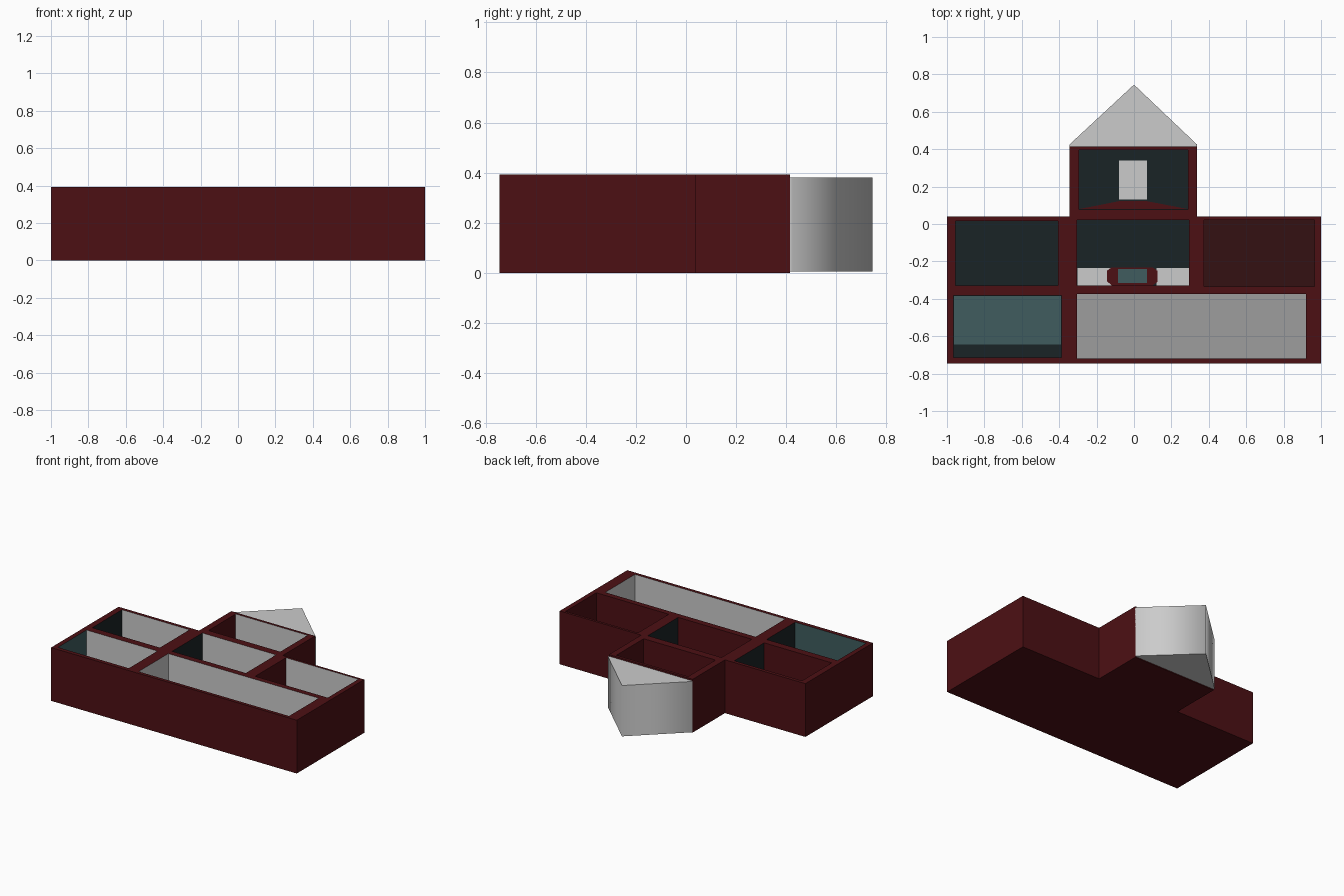
import bpy, bmesh

if "Cube" in bpy.data.objects:
    bpy.data.objects.remove(bpy.data.objects["Cube"])

HEIGHT = 0.392
FLOOR = 0.02


def material(name, rgb):
    m = bpy.data.materials.new(name)
    m.diffuse_color = (*rgb, 1)
    m.use_nodes = True
    m.node_tree.nodes["Principled BSDF"].inputs["Base Color"].default_value = m.diffuse_color
    return m


RED = material("dark_red", (0.073, 0.005, 0.007))
BROWN = material("dark_brown", (0.033, 0.0055, 0.006))
DARK = material("dark_slate", (0.010, 0.017, 0.019))
TEAL = material("teal", (0.05, 0.107, 0.113))
GREY = material("wall_grey", (0.8, 0.8, 0.8))
MID = material("floor_grey", (0.34, 0.34, 0.34))
MATS = [RED, BROWN, DARK, TEAL, GREY, MID]


def extrude_profile(bm, pts, z0, z1):
    """Close a plan outline into a solid; returns bottom, top and side faces."""
    lo = [bm.verts.new((x, y, z0)) for x, y in pts]
    hi = [bm.verts.new((x, y, z1)) for x, y in pts]
    n = len(pts)
    bottom = bm.faces.new(lo[::-1])
    top = bm.faces.new(hi)
    sides = [bm.faces.new((lo[i], lo[(i + 1) % n], hi[(i + 1) % n], hi[i])) for i in range(n)]
    return bottom, top, sides


def finish(bm, name, mats=()):
    me = bpy.data.meshes.new(name)
    bm.to_mesh(me)
    bm.free()
    for m in mats:
        me.materials.append(m)
    ob = bpy.data.objects.new(name, me)
    bpy.context.collection.objects.link(ob)
    return ob


def rect(x0, x1, y0, y1):
    return [(x0, y0), (x1, y0), (x1, y1), (x0, y1)]


def slab(name, pts, z1, mat=None, z0=FLOOR - 0.005):
    bm = bmesh.new()
    extrude_profile(bm, pts, z0, z1)
    return finish(bm, name, [mat] if mat else [])


# House block with stepped footprint
bm = bmesh.new()
extrude_profile(bm, [(-1, -0.745), (1, -0.745), (1, 0.04), (0.337, 0.04), (0.337, 0.415),
                     (-0.345, 0.415), (-0.345, 0.04), (-1, 0.04)], 0, HEIGHT)
house = finish(bm, "house_walls", MATS)

# Rooms: extents, then floor / front / right / back / left wall materials
rooms = [
    ((-0.955, -0.405, -0.33, 0.015), (DARK, RED, DARK, GREY, DARK)),
    ((-0.305, 0.295, -0.33, 0.022), (DARK, RED, DARK, GREY, DARK)),
    ((0.375, 0.965, -0.335, 0.022), (BROWN, RED, RED, GREY, RED)),
    ((-0.965, -0.388, -0.715, -0.383), (DARK, TEAL, DARK, GREY, TEAL)),
    ((-0.305, 0.92, -0.72, -0.375), (MID, GREY, GREY, GREY, GREY)),
    ((-0.295, 0.29, 0.078, 0.395), (DARK, RED, RED, GREY, RED)),
]
bm = bmesh.new()
for extents, mats in rooms:
    bottom, _, sides = extrude_profile(bm, rect(*extents), FLOOR, HEIGHT + 0.2)
    for face, m in zip([bottom] + sides, mats):
        face.material_index = MATS.index(m)
cutter = finish(bm, "room_cutter", MATS)
cutter.hide_render = True

mod = house.modifiers.new("rooms", 'BOOLEAN')
mod.operation = 'DIFFERENCE'
mod.solver = 'EXACT'
mod.material_mode = 'TRANSFER'
mod.object = cutter
bpy.context.view_layer.objects.active = house
bpy.ops.object.modifier_apply(modifier=mod.name)
bpy.data.objects.remove(cutter)

# Floor coverings
z = FLOOR + 0.004
slab("teal_floor", rect(-0.963, -0.39, -0.645, -0.385), z, TEAL)
slab("left_step", rect(-0.303, -0.12, -0.328, -0.235), z)
slab("right_step", rect(0.12, 0.293, -0.328, -0.235), z)
slab("centre_frame", [(-0.145, -0.305), (-0.12, -0.328), (0.1, -0.328), (0.125, -0.31),
                      (0.125, -0.25), (0.1, -0.232), (-0.12, -0.232), (-0.145, -0.25)], z + 0.003, RED)
slab("centre_panel", rect(-0.085, 0.07, -0.315, -0.24), z + 0.006, TEAL)
slab("rear_panel", rect(-0.08, 0.07, 0.13, 0.34), z)
slab("rear_threshold", [(-0.293, 0.08), (0.288, 0.08), (0.07, 0.122), (-0.08, 0.122)], z, RED)

# Pointed rear bay, softly shaded sides with crisp caps
bm = bmesh.new()
bottom, top, sides = extrude_profile(
    bm, [(-0.345, 0.414), (0.337, 0.414), (0.337, 0.425), (0, 0.745), (-0.345, 0.425)], 0.006, 0.38)
for f in sides[1:]:
    f.smooth = True
for f in (bottom, top, sides[0]):
    for e in f.edges:
        e.smooth = False
finish(bm, "rear_bay")
